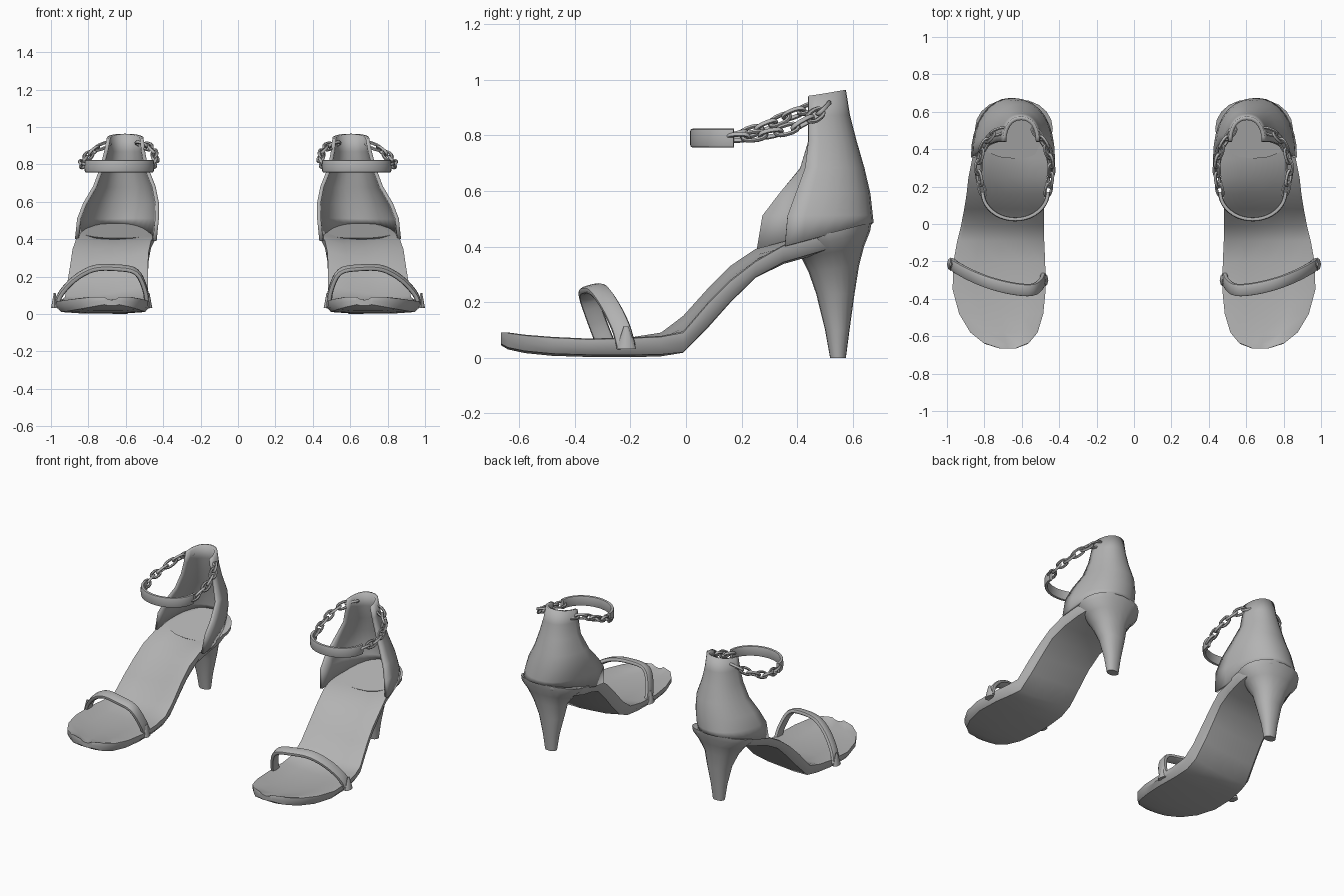
import bpy, bmesh, math
from mathutils import Vector, Matrix

if "Cube" in bpy.data.objects:
    bpy.data.objects.remove(bpy.data.objects["Cube"])

grey = bpy.data.materials.new("soft_grey")
grey.diffuse_color = (0.45, 0.45, 0.45, 1)
grey.use_nodes = True
grey.node_tree.nodes["Principled BSDF"].inputs["Base Color"].default_value = grey.diffuse_color


def finish(name, bm, angle=40, shell=0):
    """Turn a bmesh into a part of the shoe and mirror it to the other foot."""
    bmesh.ops.recalc_face_normals(bm, faces=bm.faces)
    me = bpy.data.meshes.new(name)
    bm.to_mesh(me)
    bm.free()
    me.materials.append(grey)
    ob = bpy.data.objects.new(name, me)
    bpy.context.collection.objects.link(ob)
    bpy.ops.object.select_all(action='DESELECT')
    ob.select_set(True)
    bpy.context.view_layer.objects.active = ob
    bpy.ops.object.shade_smooth_by_angle(angle=math.radians(angle))
    if shell:
        mod = ob.modifiers.new("shell", 'SOLIDIFY')
        mod.thickness, mod.offset = shell, 0
    ob.modifiers.new("other_foot", 'MIRROR').use_mirror_merge = False
    return ob


def loft(bm, rings, closed=True, caps=True, loop=False):
    """Skin a list of point rings with quads."""
    vs = [[bm.verts.new(p) for p in r] for r in rings]
    n = len(vs[0])
    pairs = list(zip(vs, vs[1:])) + ([(vs[-1], vs[0])] if loop else [])
    for a, b in pairs:
        for i in range(n if closed else n - 1):
            j = (i + 1) % n
            bm.faces.new((a[i], a[j], b[j], b[i]))
    if caps and not loop:
        bm.faces.new(vs[0])
        bm.faces.new(vs[-1])


def smooth_path(pts, steps=4):
    """Catmull-Rom curve through the points."""
    p = [Vector(q) for q in pts]
    p = [2 * p[0] - p[1]] + p + [2 * p[-1] - p[-2]]
    out = []
    for i in range(1, len(p) - 2):
        a, b, c, d = p[i - 1:i + 3]
        for k in range(steps):
            t = k / steps
            out.append(0.5 * (2 * b + (c - a) * t + (2 * a - 5 * b + 4 * c - d) * t * t
                              + (3 * b - a - 3 * c + d) * t ** 3))
    return out + [p[-2]]


def spow(v, e):
    return math.copysign(abs(v) ** e, v)


def sweep(bm, path, wide, half_w, half_t, n=12, e=0.7):
    """Sweep a rounded band section along a path."""
    rings = []
    for i, p in enumerate(path):
        t = (path[min(i + 1, len(path) - 1)] - path[max(i - 1, 0)]).normalized()
        w = Vector(wide)
        w = (w - t * w.dot(t)).normalized()
        b = t.cross(w)
        rings.append([p + w * half_w * spow(math.cos(k * math.tau / n), e)
                      + b * half_t * spow(math.sin(k * math.tau / n), e) for k in range(n)])
    loft(bm, rings)


# sole: y, inner x, outer x, inner top z, outer top z, bottom z
stations = [
    (-.665, .63, .72, .088, .088, .045), (-.64, .565, .80, .088, .088, .03),
    (-.58, .515, .875, .08, .08, .017), (-.48, .485, .935, .072, .072, .007),
    (-.35, .472, .97, .066, .066, .003), (-.20, .475, .965, .07, .07, .002),
    (-.09, .48, .945, .088, .075, .003), (-.01, .482, .925, .15, .09, .008),
    (.08, .482, .908, .25, .195, .10), (.16, .478, .895, .33, .275, .19),
    (.25, .465, .885, .39, .345, .28), (.35, .45, .865, .415, .402, .335),
    (.45, .44, .848, .432, .43, .365), (.55, .455, .815, .457, .457, .395),
    (.62, .495, .765, .475, .475, .43), (.655, .55, .705, .483, .483, .455)]
bm = bmesh.new()
rings = []
for y, xm, xl, zm, zl, zb in stations:
    ring = []
    for u, dip in [(0, 0), (.04, -.003), (.25, .009), (.5, .013), (.75, .009), (.96, -.003), (1, 0)]:
        ring.append((xm + (xl - xm) * u, y, zm + (zl - zm) * u - dip))
    for u, f in [(1, .45), (.95, .88), (.72, 1), (.5, 1), (.28, 1), (.05, .88), (0, .45)]:
        top = zm + (zl - zm) * u
        low = zb + (zm - zl) * (1 - u) * .6
        ring.append((xm + (xl - xm) * u, y, top + (low - top) * f))
    rings.append(ring)
loft(bm, rings)
finish("sole", bm)

# heel: front z, back z, front y, back y, half width
bm = bmesh.new()
rings = []
for zf, zk, yf, yb, hw in [(.405, .488, .35, .668, .208), (.385, .455, .38, .662, .20),
                           (.36, .40, .415, .64, .155), (.31, .33, .44, .622, .112),
                           (.23, .23, .468, .606, .082), (.10, .10, .50, .588, .053),
                           (0, 0, .518, .575, .04)]:
    ring = []
    for k in range(20):
        a = k * math.tau / 20
        s = (math.sin(a) + 1) / 2
        ring.append((.642 - .012 * (zf < .3) + hw * spow(math.cos(a), .85),
                     yf + (yb - yf) * s, zf + (zk - zf) * s))
    rings.append(ring)
loft(bm, rings)
finish("heel", bm)

# heel counter: z, outer front y, inner front y, back y, inner x, outer x
bm = bmesh.new()
rings = []
levels = [(None, .355, .255, .665, .445, .862), (.51, .365, .275, .662, .433, .85),
          (.59, .395, .335, .653, .432, .818), (.68, .428, .41, .632, .45, .765),
          (.78, .44, .44, .603, .49, .728), (.87, .44, .44, .58, .507, .705),
          (.94, .44, .44, .565, .515, .692)]
for z, fl, fm, yb, xm, xl in levels:
    ring = []
    for k in range(17):
        a = math.pi * k / 16
        f = fl + (fm - fl) * k / 16
        y = f + (yb - f) * math.sin(a) ** .9
        x = (xm + xl) / 2 + (xl - xm) / 2 * spow(math.cos(a), .9)
        zz = max(.39, .40 + .27 * (y - .355)) if z is None else z
        if z == .94:
            zz += .022 * math.sin(a)
        ring.append((x, y, zz))
    rings.append(ring)
loft(bm, rings, closed=False, caps=False)
finish("heel_counter", bm, shell=.02)

# toe strap
bm = bmesh.new()
sweep(bm, smooth_path([(.485, -.285, .04), (.497, -.32, .13), (.545, -.352, .225),
                       (.65, -.345, .247), (.77, -.315, .243), (.87, -.275, .19),
                       (.945, -.235, .11), (.972, -.215, .04)]), (0, 1, .25), .034, .015)
finish("toe_strap", bm)

# pointed knots where the strap meets the sole
bm = bmesh.new()
for x, y in [(.98, -.215), (.478, -.30)]:
    mat = Matrix.Translation((x, y, .072)) @ Matrix.Diagonal((.62, 1.1, 1, 1))
    bmesh.ops.create_cone(bm, cap_ends=True, segments=8, radius1=.032, radius2=.008,
                          depth=.08, matrix=mat)
finish("strap_knots", bm)

# curved ankle plate
bm = bmesh.new()
arc = [Vector((.635 + .175 * math.cos(a), .172 - .147 * math.sin(a), .79))
       for a in [math.pi * k / 20 for k in range(21)]]
sweep(bm, arc, (0, 0, 1), .034, .011, e=.5)
finish("ankle_plate", bm)


# ankle chains of interlocked oval links
def chain(name, pts, count):
    path = smooth_path(pts, 16)
    dist = [0]
    for a, b in zip(path, path[1:]):
        dist.append(dist[-1] + (b - a).length)
    knots = []
    for k in range(count + 1):
        d = dist[-1] * k / count
        i = max(j for j in range(len(dist)) if dist[j] <= d + 1e-6)
        knots.append(path[i])
    bm = bmesh.new()
    for k, (a, b) in enumerate(zip(knots, knots[1:])):
        t = (b - a).normalized()
        side = t.cross(Vector((0, 0, 1))).normalized()
        up = side.cross(t)
        roll = math.radians(35 + 90 * (k % 2))
        s = side * math.cos(roll) + up * math.sin(roll)
        nrm = t.cross(s)
        half = (b - a).length * .5 + .011
        rings = []
        for j in range(14):
            c = j * math.tau / 14
            mid = (a + b) / 2 + t * half * spow(math.cos(c), .8) + s * .019 * spow(math.sin(c), .8)
            out = t * math.cos(c) + s * math.sin(c)
            rings.append([mid + (out * math.cos(q) + nrm * math.sin(q)) * .0085
                          for q in [m * math.tau / 6 for m in range(6)]])
        loft(bm, rings, loop=True)
    finish(name, bm, 60)


chain("outer_ankle_chain", [(.805, .16, .79), (.833, .27, .80), (.818, .38, .825),
                            (.77, .47, .875), (.695, .505, .91)], 7)
chain("inner_ankle_chain", [(.463, .16, .79), (.442, .27, .825), (.455, .38, .875),
                            (.49, .45, .90), (.535, .505, .91)], 7)
